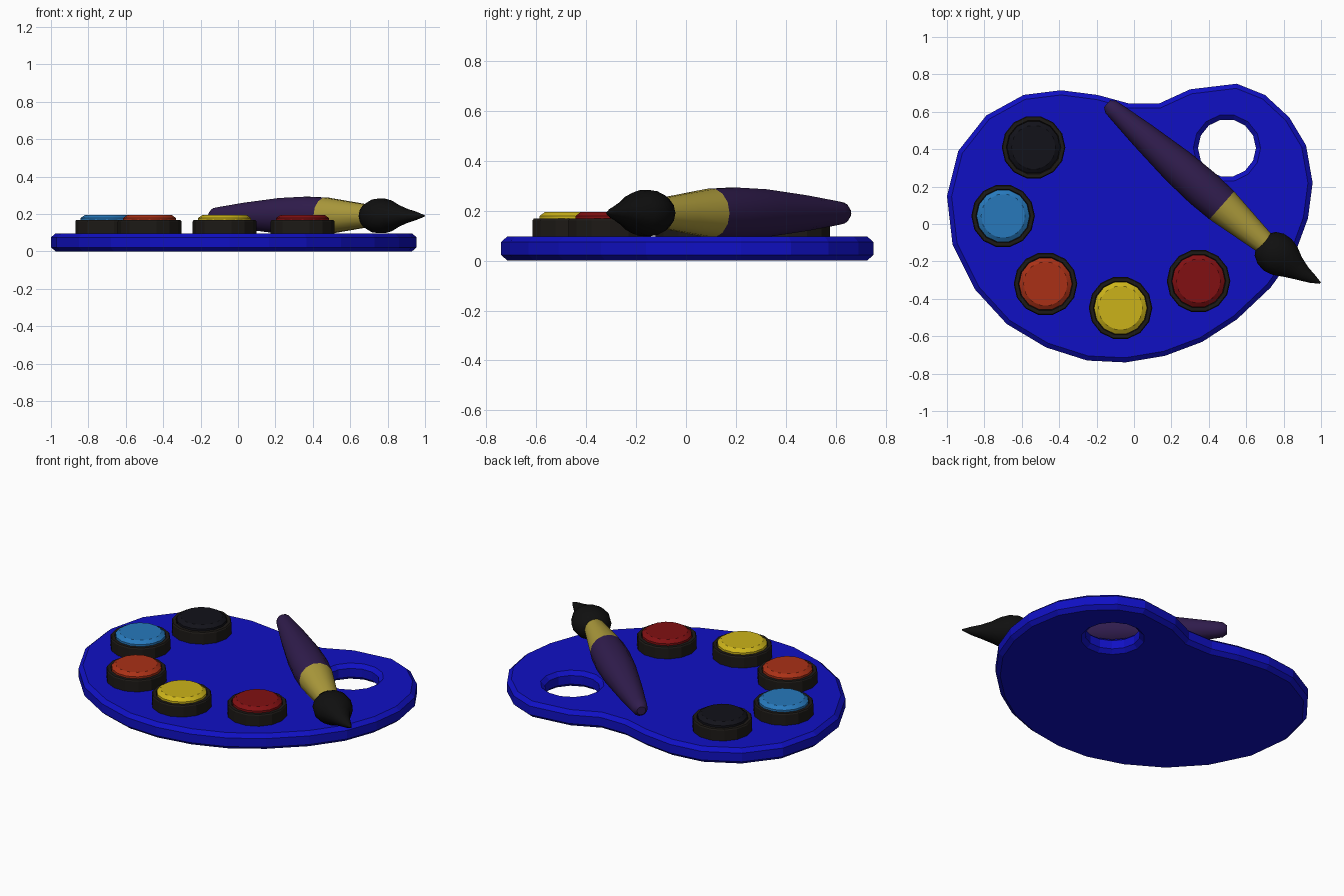
import bpy, bmesh
from math import sin, cos, pi
from mathutils import Vector

if "Cube" in bpy.data.objects:
    bpy.data.objects.remove(bpy.data.objects["Cube"])


def material(name, rgb):
    m = bpy.data.materials.new(name)
    m.diffuse_color = (*rgb, 1)
    m.use_nodes = True
    m.node_tree.nodes["Principled BSDF"].inputs["Base Color"].default_value = m.diffuse_color
    return m


def finish(bm, name, mat, smooth=None):
    bmesh.ops.recalc_face_normals(bm, faces=bm.faces)
    me = bpy.data.meshes.new(name)
    bm.to_mesh(me)
    bm.free()
    me.materials.append(mat)
    ob = bpy.data.objects.new(name, me)
    bpy.context.collection.objects.link(ob)
    if smooth:
        bpy.ops.object.select_all(action='DESELECT')
        ob.select_set(True)
        bpy.context.view_layer.objects.active = ob
        bpy.ops.object.shade_smooth_by_angle(angle=smooth)
    return ob


def skin(bm, rings):
    """Join successive closed rings of points with quads; returns vertex rings."""
    vr = [[bm.verts.new(p) for p in r] for r in rings]
    for a, b in zip(vr, vr[1:]):
        n = len(a)
        for i in range(n):
            bm.faces.new((a[i], a[(i + 1) % n], b[(i + 1) % n], b[i]))
    return vr


def inset(pts, d):
    """Move a clockwise 2D outline inwards by d."""
    out = []
    for i, p in enumerate(pts):
        e1 = (p - pts[i - 1]).normalized()
        e2 = (pts[(i + 1) % len(pts)] - p).normalized()
        n = (Vector((e1.y, -e1.x)) + Vector((e2.y, -e2.x))).normalized()
        out.append(p + n * d)
    return out


def circle(c, r, n, z):
    return [Vector((c[0] + r * cos(2 * pi * i / n), c[1] + r * sin(2 * pi * i / n), z))
            for i in range(n)]


# Palette board: kidney outline with a thumb hole and chamfered rims
outline = [Vector(p) for p in [
    (-.59, .69), (-.39, .715), (-.195, .69), (-.03, .645), (.136, .645), (.30, .72),
    (.55, .75), (.70, .69), (.83, .57), (.92, .42), (.955, .22), (.93, .03),
    (.86, -.16), (.73, -.34), (.55, -.51), (.365, -.63), (.165, -.705), (-.045, -.74),
    (-.25, -.73), (-.47, -.66), (-.68, -.535), (-.85, -.35), (-.97, -.11),
    (-1.0, .15), (-.94, .39), (-.79, .58)]]
levels = [(0, .025), (.022, 0), (.075, 0), (.097, .025)]
bm = bmesh.new()
outer = skin(bm, [[p.to_3d() + Vector((0, 0, z)) for p in inset(outline, d)] for z, d in levels])
hole = skin(bm, [circle((.497, .406), .155 + d, 14, z) for z, d in levels])
for k in (0, -1):
    edges = [bm.edges.get((r[i - 1], r[i])) for r in (outer[k], hole[k]) for i in range(len(r))]
    bmesh.ops.triangle_fill(bm, edges=edges, use_beauty=True)
finish(bm, "palette_board", material("board_blue", (.005, .005, .55)))

# Paint pots: round tray with a domed cake of paint
pot_mat = material("pot_dark", (.012, .01, .008))
paints = [("black", (-.537, .41), (.006, .006, .01)),
          ("light_blue", (-.70, .043), (.02, .19, .5)),
          ("orange", (-.473, -.32), (.4, .03, .008)),
          ("yellow", (-.072, -.449), (.6, .45, .01)),
          ("red", (.345, -.305), (.22, .005, .006))]


def disc_stack(name, c, prof, mat, smooth=None):
    bm = bmesh.new()
    vr = skin(bm, [circle(c, r, 14, z) for r, z in prof])
    bm.faces.new(vr[0])
    bm.faces.new(vr[-1])
    finish(bm, name, mat, smooth)


for name, c, rgb in paints:
    disc_stack(name + "_pot", c,
               [(.170, .09), (.170, .161), (.165, .168), (.146, .168), (.143, .155)], pot_mat)
    disc_stack(name + "_paint", c,
               [(.142, .15), (.142, .178), (.118, .195)], material("paint_" + name, rgb), .6)

# Brush lying diagonally across the board
START, AXIS, SIDE = Vector((-.14, .64, .19)), Vector((.748, -.663, 0)), Vector((.663, .748, 0))


def brush_part(name, prof, mat, squash=1.0, n=14):
    """Lathe along the brush axis; prof holds (distance, radius, sideways shift)."""
    bm = bmesh.new()
    rings = []
    for t, r, s in prof:
        c = START + AXIS * t + SIDE * s
        rings.append([c + SIDE * r * cos(2 * pi * i / n)
                      + Vector((0, 0, squash * r * sin(2 * pi * i / n))) for i in range(n)])
    vr = skin(bm, rings)
    bm.faces.new(vr[0])
    bm.faces.new(vr[-1])
    finish(bm, name, mat, .6)


brush_part("brush_handle", [(-.005, .025, 0), (.02, .043, 0), (.06, .049, 0), (.25, .073, 0),
                            (.5, .098, 0), (.68, .105, 0), (.815, .1, 0)],
           material("handle_purple", (.03, .012, .075)))
brush_part("brush_ferrule", [(.815, .1, 0), (.97, .08, 0), (1.125, .06, 0)],
           material("ferrule_gold", (.42, .33, .045)))
brush_part("brush_bristles", [(1.105, .055, 0), (1.125, .085, 0), (1.165, .107, 0),
                              (1.215, .113, 0), (1.265, .1, .002), (1.32, .07, .006),
                              (1.38, .045, .014), (1.44, .025, .026), (1.485, .005, .038)],
           material("bristle_black", (.005, .005, .005)), squash=.84)
